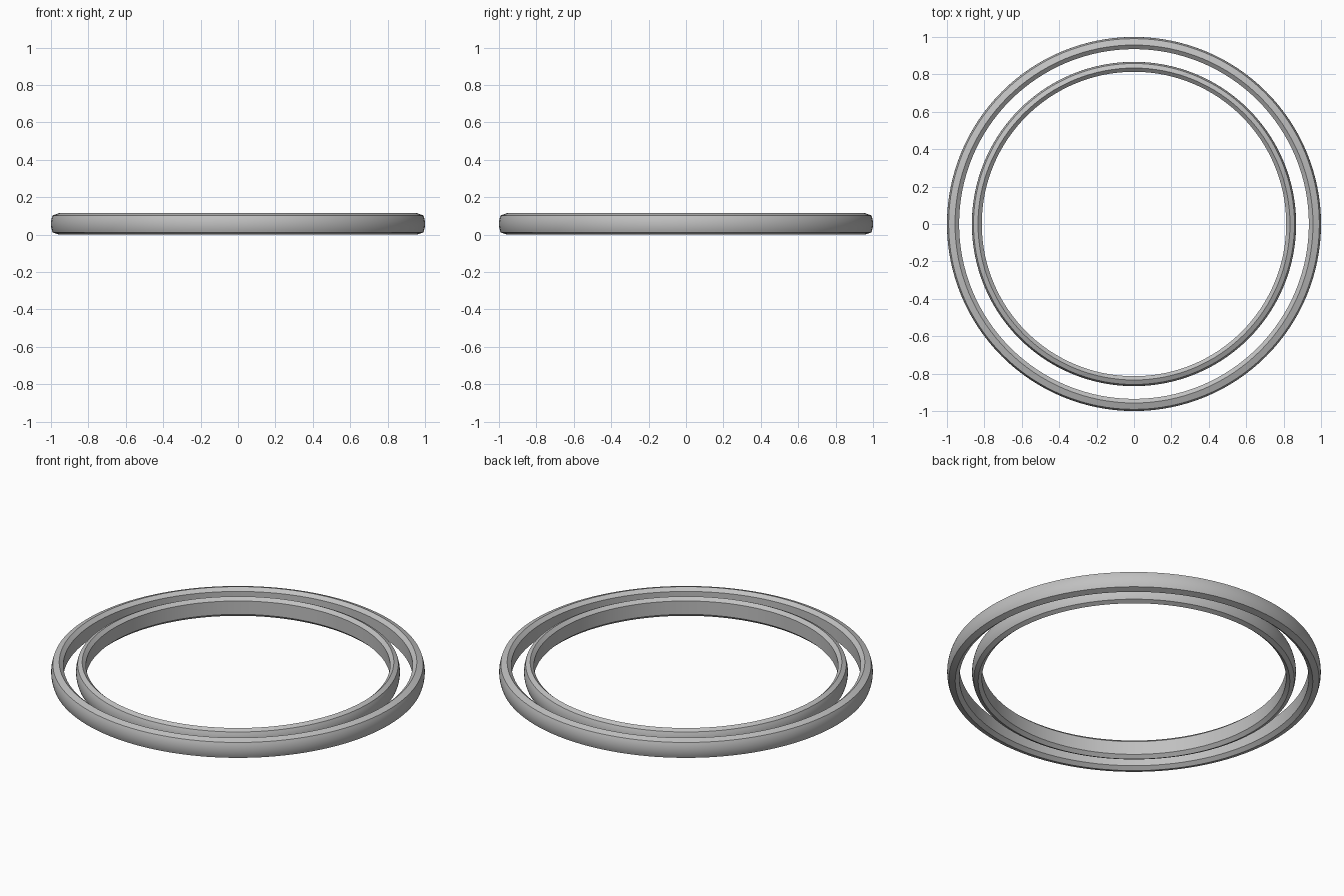
import bpy, bmesh, math

if "Cube" in bpy.data.objects:
    bpy.data.objects.remove(bpy.data.objects["Cube"])

H = 0.115      # height of both bands
SEGS = 128

grey = bpy.data.materials.new("satin grey")
grey.diffuse_color = (0.53, 0.53, 0.53, 1)
grey.use_nodes = True
grey.node_tree.nodes["Principled BSDF"].inputs["Base Color"].default_value = grey.diffuse_color


def profile(r_out, r_crest, r_in):
    """Cross-section: crowned outer wall, sloped rims, chamfered bore."""
    r_edge, z_edge, half = r_out - 0.009, 0.012, H / 2
    pts = [(r_crest, 0.0)]
    for i in range(9):                       # crowned outer wall
        t = -1 + i / 4
        pts.append((r_out - (r_out - r_edge) * t * t, half + t * (half - z_edge)))
    pts += [(r_crest, H), (r_in, H - 0.018), (r_in, 0.018)]
    return pts


def ring(name, pts):
    """Lathe a closed cross-section around z."""
    bm = bmesh.new()
    loops = []
    for s in range(SEGS):
        a = 2 * math.pi * s / SEGS
        loops.append([bm.verts.new((r * math.cos(a), r * math.sin(a), z)) for r, z in pts])
    n = len(pts)
    for s in range(SEGS):
        a, b = loops[s], loops[(s + 1) % SEGS]
        for i in range(n):
            j = (i + 1) % n
            bm.faces.new((a[i], b[i], b[j], a[j])).smooth = True
    bmesh.ops.recalc_face_normals(bm, faces=bm.faces)
    me = bpy.data.meshes.new(name)
    bm.to_mesh(me)
    bm.free()
    me.set_sharp_from_angle(angle=math.radians(25))
    me.materials.append(grey)
    ob = bpy.data.objects.new(name, me)
    bpy.context.collection.objects.link(ob)
    return ob


# Two concentric bands
ring("outer_ring", profile(1.0, 0.957, 0.935))
ring("inner_ring", profile(0.867, 0.834, 0.814))
